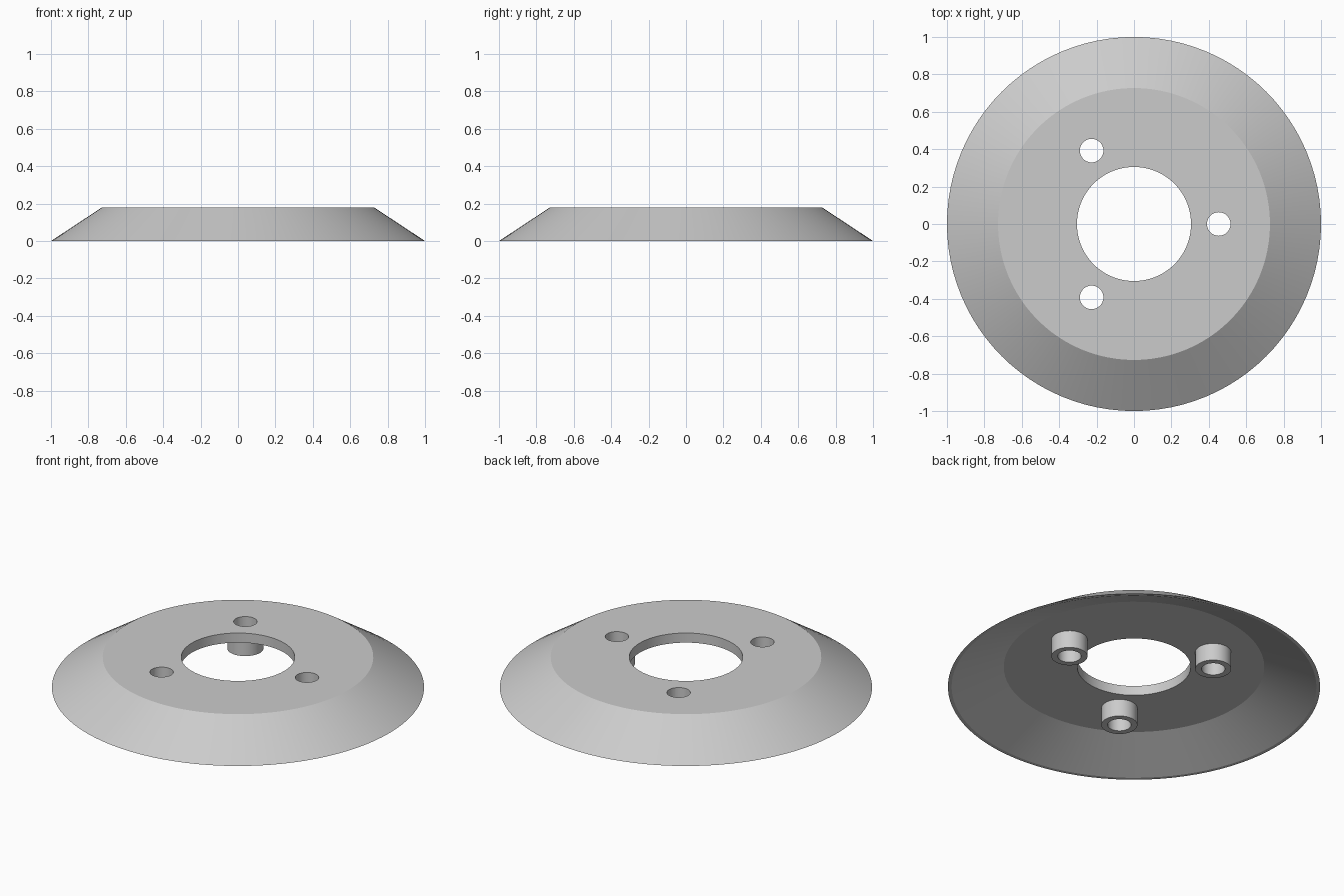
import bpy
import bmesh
import math
from mathutils import Matrix, Vector

cube = bpy.data.objects.get("Cube")
if cube:
    bpy.data.objects.remove(cube, do_unlink=True)

TOP, CEILING, BOSS_BOTTOM = 0.18, 0.123, 0.02
HOLE_R, BOSS_R, BOLT_CIRCLE = 0.063, 0.097, 0.453

grey = bpy.data.materials.new("plain grey")
grey.use_nodes = True
colour = (0.6, 0.6, 0.6, 1)
grey.diffuse_color = colour
grey.node_tree.nodes["Principled BSDF"].inputs["Base Color"].default_value = colour


def lathe(name, profile, segments, centre=(0, 0, 0)):
    """Revolve a closed (radius, height) profile around a vertical axis."""
    bm = bmesh.new()
    rings = []
    for i in range(segments):
        turn = Matrix.Rotation(2 * math.pi * i / segments, 3, 'Z')
        rings.append([bm.verts.new(turn @ Vector((r, 0, z))) for r, z in profile])
    for i, ring in enumerate(rings):
        following = rings[(i + 1) % segments]
        for j in range(len(profile)):
            k = (j + 1) % len(profile)
            bm.faces.new((ring[j], following[j], following[k], ring[k]))
    bmesh.ops.recalc_face_normals(bm, faces=bm.faces)
    mesh = bpy.data.meshes.new(name)
    bm.to_mesh(mesh)
    bm.free()
    mesh.materials.append(grey)
    obj = bpy.data.objects.new(name, mesh)
    obj.location = centre
    bpy.context.collection.objects.link(obj)
    return obj


def smooth(obj):
    bpy.ops.object.select_all(action='DESELECT')
    obj.select_set(True)
    bpy.context.view_layer.objects.active = obj
    bpy.ops.object.shade_smooth_by_angle(angle=math.radians(20))


# Hollow conical cover with a large central opening
cover = lathe("cover", [(0.305, TOP), (0.727, TOP), (1.0, 0), (0.98, 0),
                        (0.70, CEILING), (0.305, CEILING)], 96)

# Three bolt holes, each with a tubular boss underneath
for i in range(3):
    angle = 2 * math.pi * i / 3
    centre = (BOLT_CIRCLE * math.cos(angle), BOLT_CIRCLE * math.sin(angle), 0)
    boss = lathe(f"boss_{i + 1}", [(HOLE_R, BOSS_BOTTOM), (BOSS_R, BOSS_BOTTOM),
                                   (BOSS_R, CEILING), (HOLE_R, CEILING)], 40, centre)
    smooth(boss)

    bpy.ops.mesh.primitive_cylinder_add(vertices=40, radius=HOLE_R, depth=0.6, location=centre)
    drill = bpy.context.object
    drill.name = f"hole_cutter_{i + 1}"
    drill.data.materials.append(grey)
    drill.hide_render = True
    drill.hide_viewport = True
    cut = cover.modifiers.new(f"bolt_hole_{i + 1}", 'BOOLEAN')
    cut.operation = 'DIFFERENCE'
    cut.solver = 'EXACT'
    cut.object = drill

# Apply the holes, then shade with crisp edges
bpy.ops.object.select_all(action='DESELECT')
cover.select_set(True)
bpy.context.view_layer.objects.active = cover
for modifier in list(cover.modifiers):
    bpy.ops.object.modifier_apply(modifier=modifier.name)
for i in range(3):
    bpy.data.objects.remove(bpy.data.objects[f"hole_cutter_{i + 1}"], do_unlink=True)
smooth(cover)
